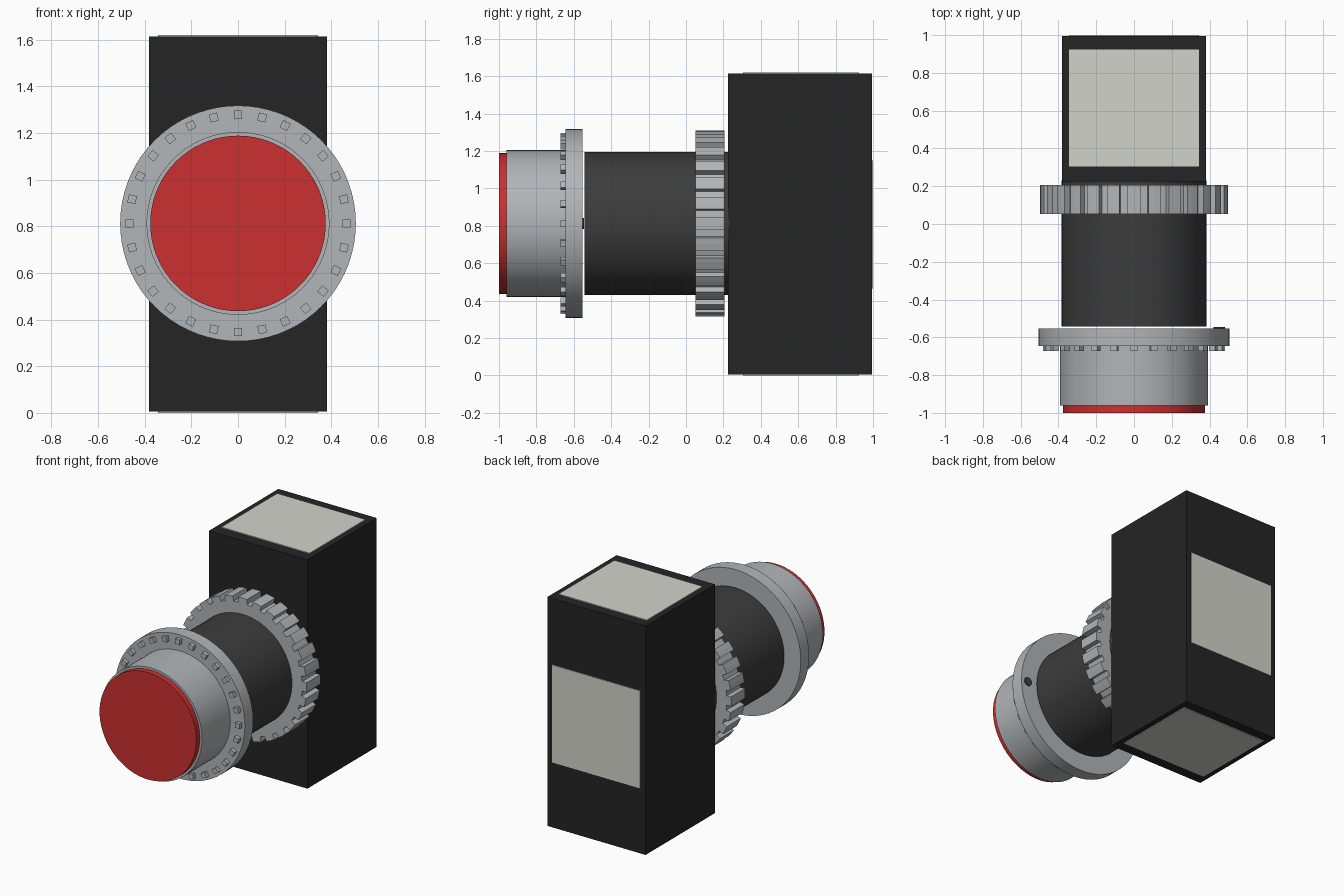
import bpy, bmesh
from math import sin, cos, tau, radians
from mathutils import Matrix, Vector

cube = bpy.data.objects.get("Cube")
if cube:
    bpy.data.objects.remove(cube)

AXIS_Z = 0.812   # height of the round parts' common axis
TEETH = 28


def material(name, r, g, b):
    m = bpy.data.materials.new(name)
    m.use_nodes = True
    m.diffuse_color = (r, g, b, 1)
    m.node_tree.nodes["Principled BSDF"].inputs["Base Color"].default_value = (r, g, b, 1)
    return m


black = material("housing black", 0.018, 0.018, 0.018)
charcoal = material("neck charcoal", 0.046, 0.046, 0.046)
grey = material("metal grey", 0.44, 0.465, 0.485)
red = material("button red", 0.60, 0.03, 0.03)
ivory = material("panel ivory", 0.65, 0.65, 0.60)


def finish(name, bm, mat, smooth=False):
    bmesh.ops.recalc_face_normals(bm, faces=bm.faces)
    mesh = bpy.data.meshes.new(name)
    bm.to_mesh(mesh)
    bm.free()
    mesh.materials.append(mat)
    obj = bpy.data.objects.new(name, mesh)
    bpy.context.collection.objects.link(obj)
    if smooth:
        bpy.ops.object.select_all(action='DESELECT')
        obj.select_set(True)
        bpy.context.view_layer.objects.active = obj
        bpy.ops.object.shade_smooth_by_angle(angle=radians(30))
    return obj


def add_box(bm, lo, hi, turn=Matrix()):
    lo, hi = Vector(lo), Vector(hi)
    place = Matrix.Translation((lo + hi) / 2) @ Matrix.Diagonal((*(hi - lo), 1))
    bmesh.ops.create_cube(bm, size=1, matrix=turn @ place)


def box(name, lo, hi, mat):
    bm = bmesh.new()
    add_box(bm, lo, hi)
    return finish(name, bm, mat)


def prism(name, polar, y0, y1, mat, x=0, smooth=False):
    """Extrude an outline of (angle, radius) points along y."""
    bm = bmesh.new()
    verts = [bm.verts.new((x + r * cos(a), y0, AXIS_Z + r * sin(a))) for a, r in polar]
    face = bm.faces.new(verts)
    ext = bmesh.ops.extrude_face_region(bm, geom=[face])
    moved = [v for v in ext["geom"] if isinstance(v, bmesh.types.BMVert)]
    bmesh.ops.translate(bm, verts=moved, vec=(0, y1 - y0, 0))
    return finish(name, bm, mat, smooth)


def disc(name, radius, y0, y1, mat, x=0, sides=72):
    outline = [(tau * i / sides, radius) for i in range(sides)]
    return prism(name, outline, y0, y1, mat, x, True)


# Housing with thin plates on top, bottom and back
box("housing", (-0.382, 0.225, 0.006), (0.382, 0.994, 1.614), black)
box("top_panel", (-0.343, 0.305, 1.612), (0.343, 0.925, 1.62), ivory)
box("bottom_panel", (-0.343, 0.305, 0), (0.343, 0.925, 0.008), ivory)
box("back_panel", (-0.343, 0.992, 0.465), (0.343, 1.0, 1.15), ivory)

# Round neck and button stack
disc("neck", 0.383, -0.543, 0.23, charcoal)
disc("bezel_flange", 0.505, -0.645, -0.553, grey)
disc("bezel_collar", 0.392, -0.96, -0.64, grey)
disc("button_cap", 0.376, -1.0, -0.955, red)
disc("locating_pin", 0.03, -0.555, -0.545, charcoal, x=0.452, sides=24)

# Grip studs around the bezel
bm = bmesh.new()
for i in range(TEETH):
    turn = Matrix.Translation((0, 0, AXIS_Z)) @ Matrix.Rotation(tau * i / TEETH, 4, 'Y')
    add_box(bm, (0.448, -0.672, -0.0175), (0.483, -0.64, 0.0175), turn)
finish("bezel_studs", bm, grey)

# Toothed fixing nut behind the neck
step = tau / TEETH
outline = []
for i in range(TEETH):
    for part, radius in ((-0.32, 0.462), (-0.3, 0.497), (0, 0.497), (0.3, 0.497), (0.32, 0.462)):
        outline.append(((i + part) * step, radius))
prism("fixing_nut", outline, 0.052, 0.207, grey)
